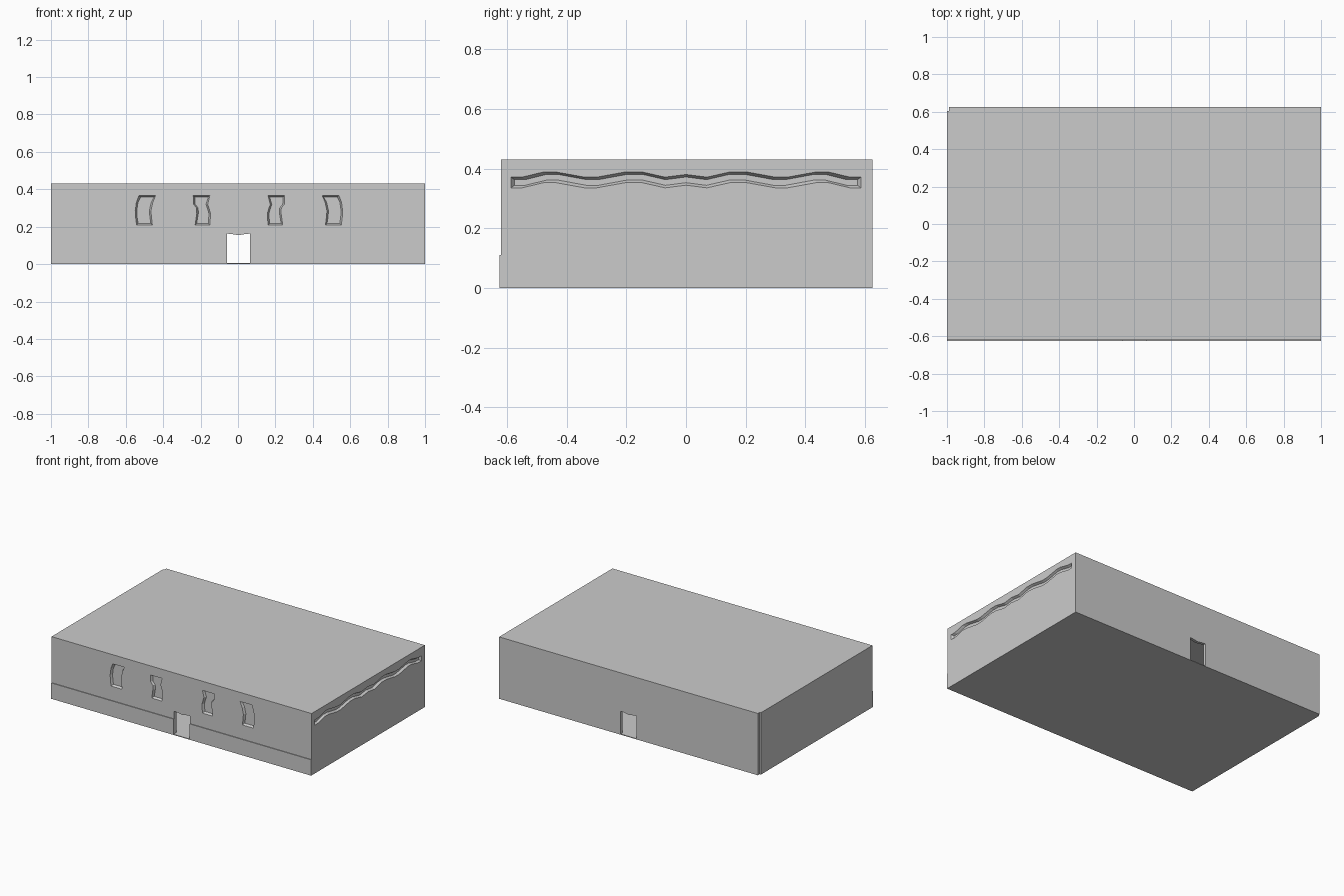
import bpy, bmesh

if "Cube" in bpy.data.objects:
    bpy.data.objects.remove(bpy.data.objects["Cube"])

W, D, H, T = 1.0, 0.625, 0.43, 0.026   # half width, half depth, height, wall thickness
FRONT = -0.62


def make(name, verts, faces):
    mesh = bpy.data.meshes.new(name)
    mesh.from_pydata(verts, [], faces)
    bm = bmesh.new()
    bm.from_mesh(mesh)
    bmesh.ops.recalc_face_normals(bm, faces=bm.faces)
    bm.to_mesh(mesh)
    bm.free()
    ob = bpy.data.objects.new(name, mesh)
    bpy.context.collection.objects.link(ob)
    return ob


def box(name, x0, x1, y0, y1, z0, z1):
    v = [(x, y, z) for x in (x0, x1) for y in (y0, y1) for z in (z0, z1)]
    return make(name, v, [(0, 1, 3, 2), (4, 5, 7, 6), (0, 1, 5, 4),
                          (2, 3, 7, 6), (0, 2, 6, 4), (1, 3, 7, 5)])


def prism(name, outer, inner, place, d0, d1):
    """Solid between two matching outlines; place(u, v, d) gives the 3D point."""
    n = len(outer)
    v = [place(*p, d0) for p in outer] + [place(*p, d1) for p in inner]
    f = [tuple(range(n)), tuple(range(n, 2 * n))]
    f += [(i, (i + 1) % n, n + (i + 1) % n, n + i) for i in range(n)]
    return make(name, v, f)


def cut(target, cutter):
    m = target.modifiers.new("cut", 'BOOLEAN')
    m.operation, m.solver, m.object = 'DIFFERENCE', 'EXACT', cutter
    bpy.context.view_layer.objects.active = target
    bpy.ops.object.modifier_apply(modifier=m.name)


def loop(a, b):
    return a + b[::-1]


# Shell: floor, roof and four walls
box("floor", -W + T, W - T, FRONT + T, D - 0.02, 0, 0.005)
box("roof", -W + T, W - T, FRONT + T, D - 0.02, H - 0.02, H)
front = box("front_wall", -W, W, FRONT, FRONT + T, 0.11, H)
base = box("front_plinth", -W, W, -D, FRONT + T, 0, 0.11)
back = box("back_wall", -W + 0.01, W, D - 0.02, D, 0, H)
box("left_wall", -W, -W + T, FRONT + T, D - 0.02, 0, H)
right = box("right_wall", W - T, W, FRONT + T, D - 0.02, 0, H)

# Doorways with a slightly sagging lintel, front and back
door = [(-0.058, 0.005), (0.065, 0.005), (0.065, 0.163), (0.04, 0.161),
        (0.003, 0.155), (-0.034, 0.161), (-0.058, 0.163)]
door_cutter = prism("door_cutter", door, door, lambda u, v, d: (u, d, v), -1, 1)
for wall in (front, base, back):
    cut(wall, door_cutter)

# Wavy recessed windows: rows of (left, right, height), mirrored in pairs
B = 0.009
outer_win = [(-0.53, -0.44, 0.367), (-0.544, -0.455, 0.33), (-0.55, -0.465, 0.285),
             (-0.548, -0.462, 0.25), (-0.543, -0.457, 0.208)]
inner_win = [(-0.24, -0.15, 0.367), (-0.238, -0.162, 0.32), (-0.222, -0.155, 0.3),
             (-0.221, -0.146, 0.27), (-0.23, -0.15, 0.208)]
cutters = [door_cutter]
for rows in (outer_win, inner_win):
    for s in (1, -1):
        off = 0.01 if s < 0 else 0
        o = loop([(s * l + off, z) for l, r, z in rows],
                 [(s * r + off, z) for l, r, z in rows])
        last = len(rows) - 1
        zi = [z - B if i == 0 else z + B if i == last else z
              for i, (l, r, z) in enumerate(rows)]
        i_ = loop([(s * (q[0] + B) + off, z) for q, z in zip(rows, zi)],
                  [(s * (q[1] - B) + off, z) for q, z in zip(rows, zi)])
        c = prism("window_cutter", o, i_, lambda u, v, d: (u, d, v),
                  FRONT - 0.001, FRONT + 0.015)
        cut(front, c)
        cutters.append(c)

# Long wavy recess on the right wall
half = [(0.07, 0.372), (0.15, 0.39), (0.2, 0.39), (0.3, 0.372),
        (0.34, 0.372), (0.44, 0.39), (0.475, 0.39), (0.55, 0.372), (0.587, 0.372)]
wave = [(-y, z) for y, z in half[::-1]] + [(0, 0.381)] + half
o = loop(wave, [(y, z - 0.037) for y, z in wave])
k = 0.575 / 0.587
i_ = loop([(y * k, z - B) for y, z in wave], [(y * k, z - 0.037 + B) for y, z in wave])
c = prism("band_cutter", o, i_, lambda u, v, d: (d, u, v), W + 0.001, W - 0.015)
cut(right, c)
cutters.append(c)

for c in cutters:
    bpy.data.objects.remove(c)
